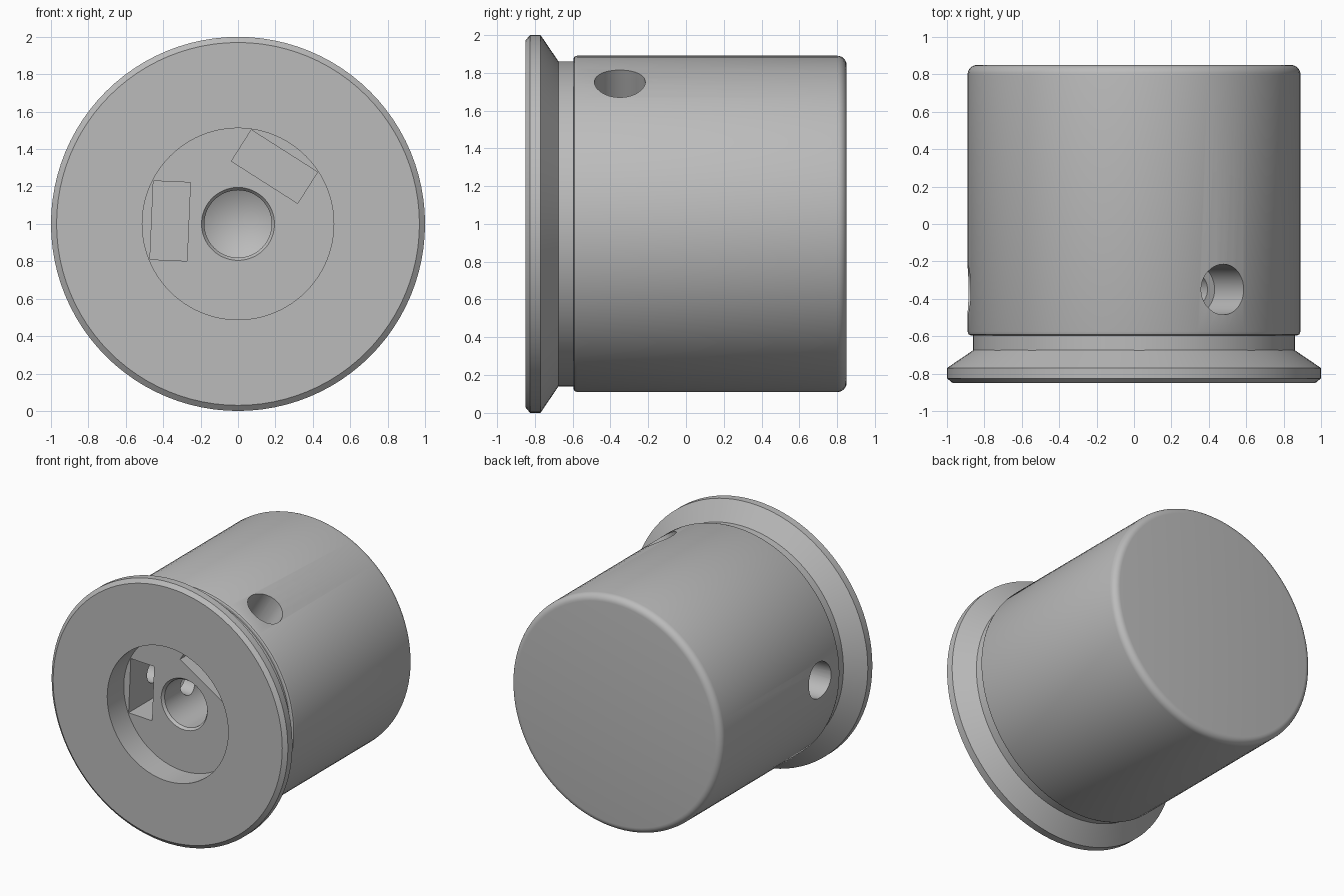
import bpy, bmesh, math
from mathutils import Matrix, Vector

cube = bpy.data.objects.get("Cube")
if cube:
    bpy.data.objects.remove(cube, do_unlink=True)

CENTRE = Vector((0, 0, 1))
FLOOR = -0.65       # bottom of the front recess
HOLE_Y = -0.35      # position of the screw holes along the axis

grey = bpy.data.materials.new("plain grey")
grey.use_nodes = True
colour = (0.5, 0.5, 0.5, 1)
grey.diffuse_color = colour
grey.node_tree.nodes["Principled BSDF"].inputs["Base Color"].default_value = colour


def add_object(name, bm):
    mesh = bpy.data.meshes.new(name)
    bmesh.ops.recalc_face_normals(bm, faces=bm.faces)
    bm.to_mesh(mesh)
    bm.free()
    mesh.materials.append(grey)
    obj = bpy.data.objects.new(name, mesh)
    bpy.context.collection.objects.link(obj)
    return obj


def lathe(name, profile, steps):
    """Turn (radius, y) points about the knob's axis."""
    bm = bmesh.new()
    verts = [bm.verts.new((r, y, 1)) for r, y in profile]
    edges = [bm.edges.new(pair) for pair in zip(verts, verts[1:])]
    bmesh.ops.spin(bm, geom=verts + edges, cent=CENTRE, axis=(0, 1, 0),
                   angle=math.tau, steps=steps)
    bmesh.ops.remove_doubles(bm, verts=bm.verts, dist=0.0005)
    return add_object(name, bm)


# Turned knob: bore, recess, flange, neck groove and body with rounded back
bore = [(0, 0.4), (0.18, 0.3), (0.18, FLOOR + 0.02), (0.195, FLOOR)]
recess = [(0.512, FLOOR), (0.512, -0.85)]
flange = [(0.97, -0.85), (1, -0.825), (1, -0.77), (0.86, -0.675)]
body = [(0.86, -0.595), (0.875, -0.595), (0.885, -0.59), (0.89, -0.575)]
back = [(0.84 + 0.05 * math.cos(a), 0.8 + 0.05 * math.sin(a))
        for a in (math.pi / 2 * i / 6 for i in range(7))]
knob = lathe("knob", bore + recess + flange + body + back + [(0, 0.85)], 96)


# Cutters are modelled along +x, then turned about the knob's axis
def place(angle):
    return Matrix.Translation(CENTRE) @ Matrix.Rotation(-math.radians(angle), 4, 'Y')


def box_cutter(angle, low, high):
    bm = bmesh.new()
    size = Vector(high) - Vector(low)
    middle = (Vector(high) + Vector(low)) / 2
    bmesh.ops.create_cube(bm, size=1, matrix=place(angle)
                          @ Matrix.Translation(middle)
                          @ Matrix.Diagonal((*size, 1)))
    return add_object("nut_pocket_cutter", bm)


def hole_cutter(angle, radius, start, end):
    bm = bmesh.new()
    move = Matrix.Translation(((start + end) / 2, HOLE_Y, 0))
    bmesh.ops.create_cone(bm, cap_ends=True, segments=40, radius1=radius,
                          radius2=radius, depth=end - start,
                          matrix=place(angle) @ move @ Matrix.Rotation(math.pi / 2, 4, 'Y'))
    return add_object("screw_hole_cutter", bm)


# Two nut pockets, each with a stepped screw hole running into the bore
cutters = []
for angle in (57.5, 177.5):
    cutters += [
        box_cutter(angle, (0.264, FLOOR - 0.05, -0.21), (0.462, -0.14, 0.21)),
        hole_cutter(angle, 0.09, 0.08, 0.7),
        hole_cutter(angle, 0.135, 0.59, 1.0),
    ]

bpy.context.view_layer.objects.active = knob
knob.select_set(True)
for cutter in cutters:
    cutter.hide_render = True
    mod = knob.modifiers.new("cut", 'BOOLEAN')
    mod.operation = 'DIFFERENCE'
    mod.solver = 'EXACT'
    mod.object = cutter
    bpy.ops.object.modifier_apply(modifier=mod.name)
    bpy.data.objects.remove(cutter, do_unlink=True)

bpy.ops.object.shade_smooth_by_angle(angle=math.radians(25))
